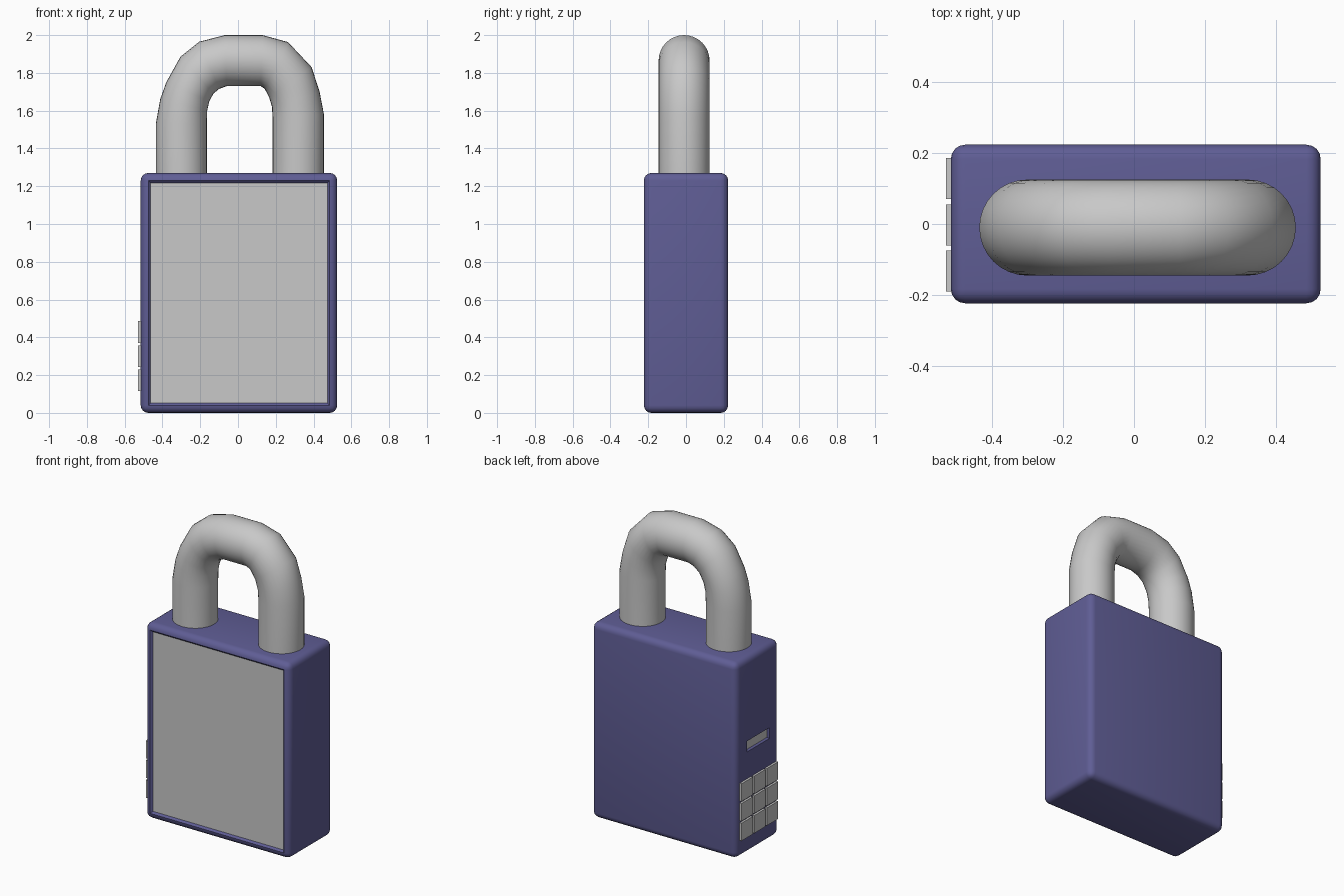
import bpy, bmesh, math
from mathutils import Vector

if "Cube" in bpy.data.objects:
    bpy.data.objects.remove(bpy.data.objects["Cube"])


def material(name, rgb):
    m = bpy.data.materials.new(name)
    m.diffuse_color = (*rgb, 1)
    m.use_nodes = True
    m.node_tree.nodes["Principled BSDF"].inputs["Base Color"].default_value = m.diffuse_color
    return m


blue = material("muted_blue", (0.115, 0.11, 0.30))
steel = material("steel_grey", (0.58, 0.58, 0.58))


def finish(name, bm, mats, smooth=True):
    bmesh.ops.recalc_face_normals(bm, faces=bm.faces[:])
    me = bpy.data.meshes.new(name)
    bm.to_mesh(me)
    bm.free()
    ob = bpy.data.objects.new(name, me)
    bpy.context.collection.objects.link(ob)
    for m in mats:
        me.materials.append(m)
    if smooth:
        bpy.ops.object.select_all(action='DESELECT')
        ob.select_set(True)
        bpy.context.view_layer.objects.active = ob
        bpy.ops.object.shade_smooth_by_angle(angle=math.radians(35))
    return ob


def box(lo, hi):
    bm = bmesh.new()
    bmesh.ops.create_cube(bm, size=1)
    lo, hi = Vector(lo), Vector(hi)
    for v in bm.verts:
        v.co = (lo + hi) / 2 + v.co * (hi - lo)
    return bm


def flat_face(bm, direction):
    d = Vector(direction)
    return max((f for f in bm.faces if f.normal.dot(d) > 0.99), key=lambda f: f.calc_area())


def inset(bm, face, width):
    bmesh.ops.inset_individual(bm, faces=[face], thickness=width, use_even_offset=True)


# Rounded lock body
bm = box((-0.515, -0.223, 0), (0.525, 0.223, 1.27))
bmesh.ops.bevel(bm, geom=bm.edges[:], offset=0.04, segments=4, profile=0.5, affect='EDGES')
bm.normal_update()

# Recessed front panel
panel = flat_face(bm, (0, -1, 0))
inset(bm, panel, 0.012)
for v in panel.verts:
    v.co.y += 0.012
panel.material_index = 1

# Small recessed window on the left side
slot = flat_face(bm, (-1, 0, 0))
inset(bm, slot, 0.02)
for v in slot.verts:
    v.co.y = 0.11 if v.co.y > 0 else -0.12
    v.co.z = 0.73 if v.co.z > 0.63 else 0.66
inset(bm, slot, 0.008)
for v in slot.verts:
    v.co.x += 0.012
slot.material_index = 1
finish("body", bm, [blue, steel])

# Shackle: rings spanning outer and inner points of the bend
SPANS = [((-.435, 1.2), (-.165, 1.2)), ((-.435, 1.53), (-.165, 1.53)),
         ((-.412, 1.66), (-.163, 1.60)), ((-.38, 1.75), (-.152, 1.65)),
         ((-.305, 1.885), (-.13, 1.69)), ((-.205, 1.965), (-.10, 1.715)),
         ((-.07, 2.0), (-.06, 1.73)), ((.13, 2.0), (.12, 1.73)),
         ((.265, 1.963), (.142, 1.715)), ((.39, 1.83), (.165, 1.67)),
         ((.432, 1.70), (.18, 1.62)), ((.455, 1.58), (.183, 1.56)),
         ((.455, 1.2), (.183, 1.2))]
SIDES = 32
bm = bmesh.new()
rings = []
for outer, inner in SPANS:
    o, i = Vector((outer[0], -0.01, outer[1])), Vector((inner[0], -0.01, inner[1]))
    ring = []
    for k in range(SIDES):
        a = 2 * math.pi * k / SIDES
        ring.append(bm.verts.new((o + i) / 2 + (o - i) / 2 * math.cos(a)
                                 + Vector((0, 0.135 * math.sin(a), 0))))
    rings.append(ring)
for r, s in zip(rings, rings[1:]):
    for k in range(SIDES):
        n = (k + 1) % SIDES
        bm.faces.new((r[k], r[n], s[n], s[k]))
bm.faces.new(rings[0])
bm.faces.new(rings[-1])
finish("shackle", bm, [steel])

# Three by three keypad on the left side
for row in range(3):
    for col in range(3):
        y, z = -0.19 + col * 0.13, 0.115 + row * 0.128
        finish(f"key_{row + 1}_{col + 1}",
               box((-0.529, y, z), (-0.505, y + 0.115, z + 0.115)), [steel], smooth=False)
